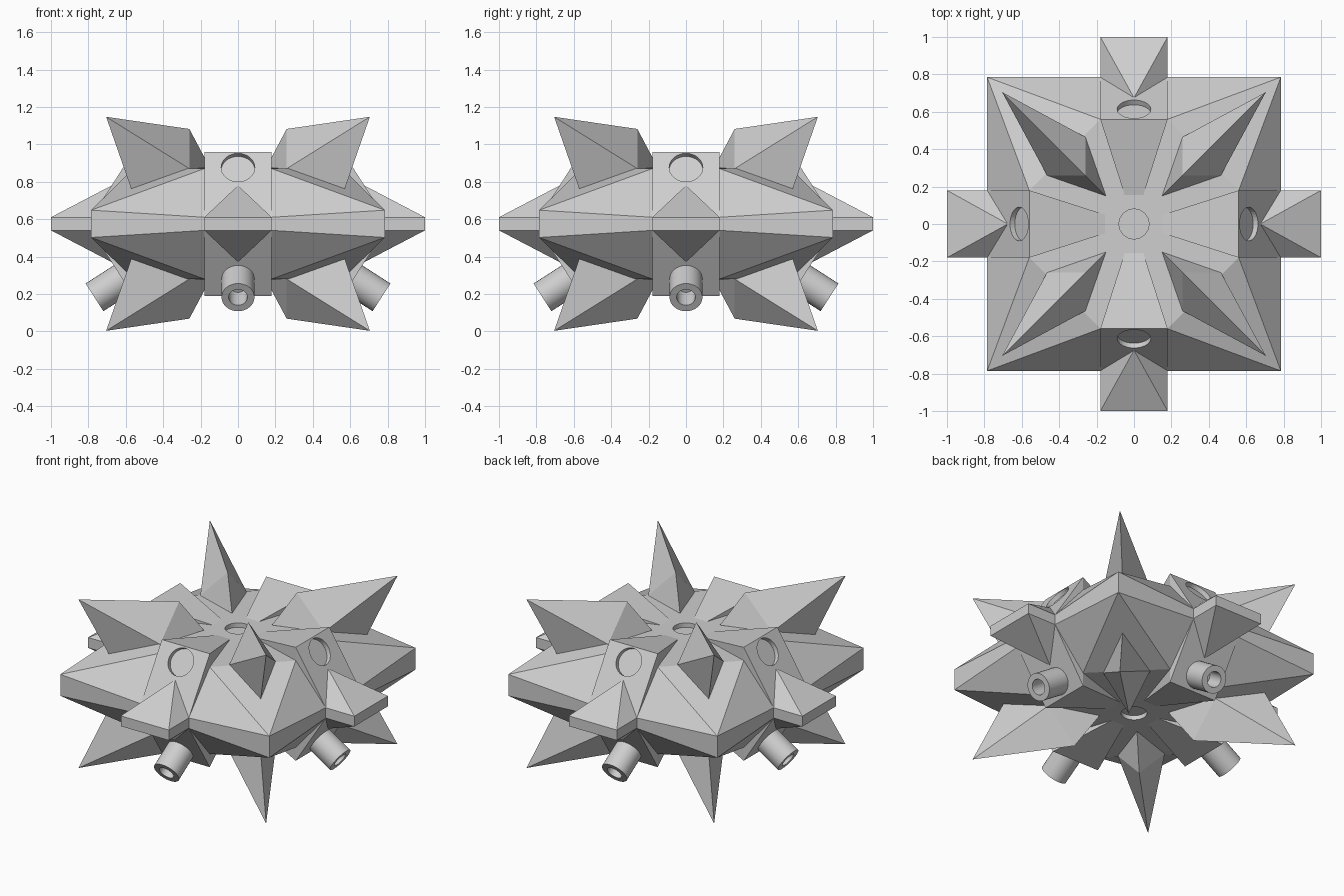
import bpy, bmesh
from math import pi
from mathutils import Matrix, Vector

if "Cube" in bpy.data.objects:
    bpy.data.objects.remove(bpy.data.objects["Cube"])

MID = 0.575          # height of the mirror plane
GREY = (0.62, 0.62, 0.62, 1)
mat = bpy.data.materials.new("light_grey")
mat.use_nodes = True
mat.diffuse_color = GREY
mat.node_tree.nodes["Principled BSDF"].inputs["Base Color"].default_value = GREY


def finish(bm, name):
    bmesh.ops.recalc_face_normals(bm, faces=bm.faces[:])
    me = bpy.data.meshes.new(name)
    bm.to_mesh(me)
    bm.free()
    me.materials.append(mat)
    ob = bpy.data.objects.new(name, me)
    bpy.context.collection.objects.link(ob)
    return ob


def hull(name, points):
    """Flat-faced convex solid around points; heights count from MID."""
    bm = bmesh.new()
    for x, y, h in points:
        bm.verts.new((x, y, MID + h))
    res = bmesh.ops.convex_hull(bm, input=bm.verts[:])
    loose = [v for v in bm.verts if not v.link_faces]
    bmesh.ops.delete(bm, geom=loose, context='VERTS')
    bmesh.ops.dissolve_limit(bm, angle_limit=0.01, verts=bm.verts[:], edges=bm.edges[:])
    return finish(bm, name)


def mirror_heights(points):
    return [(x, y, s * h) for x, y, h in points for s in (1, -1)]


def mirror_x(points):
    return [(s * x, y, h) for x, y, h in points for s in (1, -1)]


def mirror_diagonal(points):
    return points + [(-y, -x, h) for x, y, h in points]


def cut_round(ob, centre, normal, radius, depth):
    """Sink a round recess into a part."""
    bm = bmesh.new()
    turn = Vector(normal).to_track_quat('Z', 'Y').to_matrix().to_4x4()
    bmesh.ops.create_cone(bm, cap_ends=True, segments=32, radius1=radius,
                          radius2=radius, depth=2 * depth,
                          matrix=Matrix.Translation(centre) @ turn)
    cutter = finish(bm, "recess_cutter")
    cutter.hide_render = True
    mod = ob.modifiers.new("recess", 'BOOLEAN')
    mod.operation = 'DIFFERENCE'
    mod.solver = 'EXACT'
    mod.object = cutter
    bpy.context.view_layer.objects.active = ob
    bpy.ops.object.modifier_apply(modifier=mod.name)
    bpy.data.objects.remove(cutter)


def four_around(ob):
    """Repeat a part on all four sides."""
    base = ob.name
    for i, side in enumerate(("left", "back", "right"), 1):
        copy = ob.copy()
        copy.name = f"{base}_{side}"
        copy.rotation_euler.z = i * pi / 2
        bpy.context.collection.objects.link(copy)
    ob.name = base + "_front"


# Central octagonal hub with a round recess above and below
TOP = 0.295
inner = [(0.05, -0.155, TOP)]
ring = mirror_x(mirror_diagonal(inner))
ring += [(x, -y, h) for x, y, h in ring]
hub = hull("hub", mirror_heights(ring))
for s in (1, -1):
    cut_round(hub, (0, 0, MID + s * TOP), (0, 0, s), 0.08, 0.03)

# Corner wedges: inner end, shoulder, rim by the panel, outer corner
wedge = mirror_diagonal(inner + [(0.18, -0.56, TOP), (0.18, -0.785, 0.035)])
wedge.append((0.785, -0.785, 0.073))
four_around(hull("corner_wedge", mirror_heights(wedge)))

# Sloped panels with a round recess in the upper face
panel_points = inner + [(0.18, -0.56, 0.385), (0.18, -0.785, 0.035)]
panel = hull("panel", mirror_heights(mirror_x(panel_points)))
normal = Vector((0, -0.84, 0.54))
cut_round(panel, (0, -0.614, 0.876), normal, 0.09, 0.03)
four_around(panel)

# Pointed bars standing out from each panel
bar = mirror_x([(0.18, -1, 0.035), (0.18, -0.785, 0.035)]) + [(0, -0.675, 0.205)]
four_around(hull("side_bar", mirror_heights(bar)))

# Diagonal spikes, above and below
spike = mirror_diagonal([(0.26, -0.465, 0.295)])
spike += [(0.705, -0.705, 0.572), (0.26, -0.26, 0.507),
          (0.57, -0.57, 0.185), (0.15, -0.15, 0.3)]
four_around(hull("upper_spike", spike))
four_around(hull("lower_spike", [(x, y, -h) for x, y, h in spike]))

# Hollow barrels, square to the lower half of each panel
bm = bmesh.new()
profile = [(0.088, -0.03), (0.088, 0.187), (0.05, 0.187), (0.05, 0.06), (0, 0.06)]
verts = [bm.verts.new((r, 0, z)) for r, z in profile]
edges = [bm.edges.new(pair) for pair in zip(verts, verts[1:])]
bmesh.ops.spin(bm, geom=verts + edges, cent=(0, 0, 0), axis=(0, 0, 1),
               angle=2 * pi, steps=32, use_merge=True)
bmesh.ops.remove_doubles(bm, verts=bm.verts[:], dist=0.0001)
aim = Vector((0, -0.84, -0.54)).to_track_quat('Z', 'Y').to_matrix().to_4x4()
bm.transform(Matrix.Translation((0, -0.61, 0.283)) @ aim)
barrel = finish(bm, "barrel")
bpy.ops.object.select_all(action='DESELECT')
barrel.select_set(True)
bpy.context.view_layer.objects.active = barrel
bpy.ops.object.shade_smooth_by_angle()
four_around(barrel)
